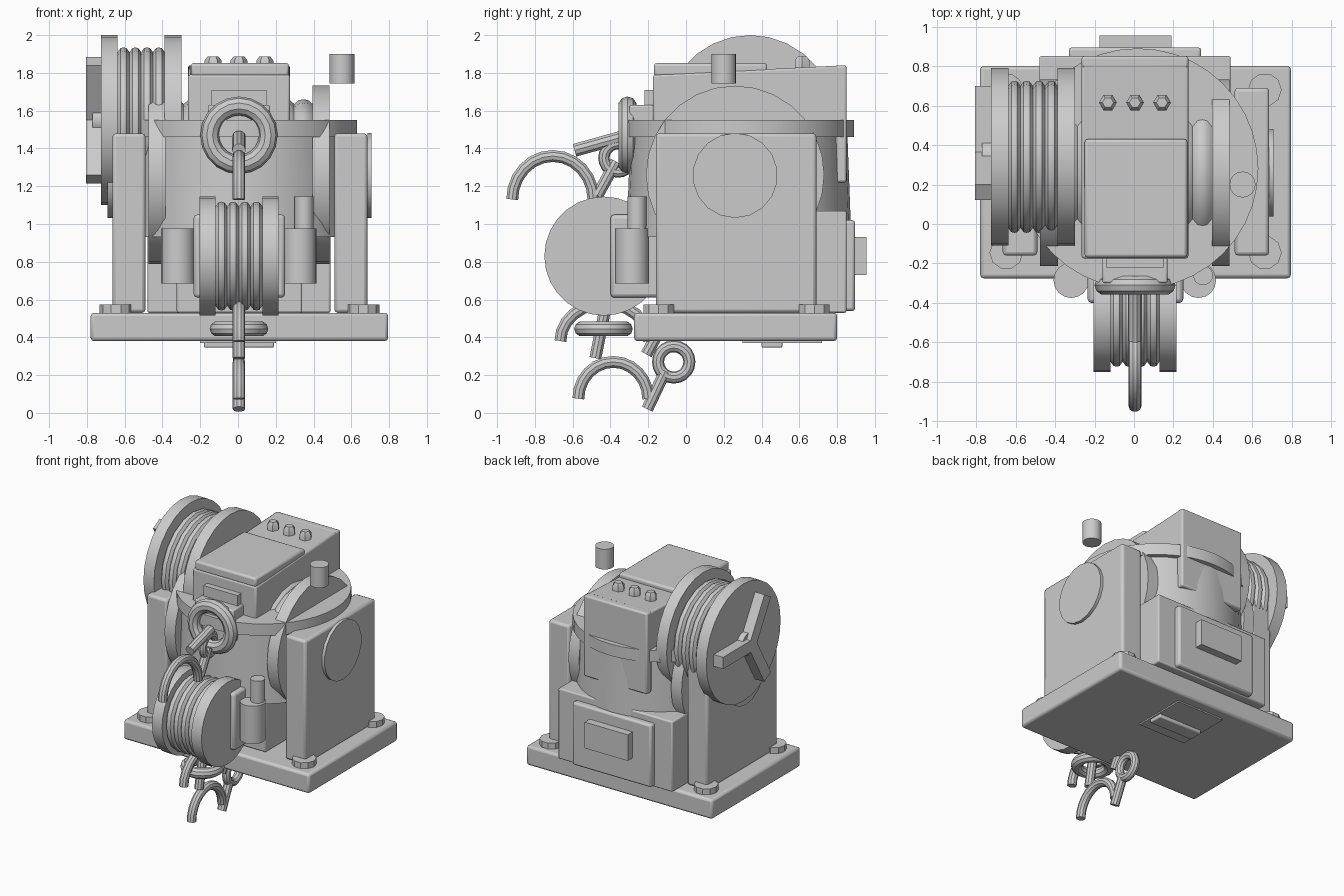
import bpy, bmesh, math
from mathutils import Vector, Matrix

cube = bpy.data.objects.get("Cube")
if cube:
    bpy.data.objects.remove(cube, do_unlink=True)

GREY = (0.6, 0.6, 0.6, 1)
steel = bpy.data.materials.new("light grey steel")
steel.use_nodes = True
steel.diffuse_color = GREY
steel.node_tree.nodes["Principled BSDF"].inputs["Base Color"].default_value = GREY


def finish(name, bm, bevel=0):
    """Turn a bmesh into a named, smooth-by-angle object."""
    bmesh.ops.recalc_face_normals(bm, faces=bm.faces)
    mesh = bpy.data.meshes.new(name)
    bm.to_mesh(mesh)
    bm.free()
    mesh.materials.append(steel)
    obj = bpy.data.objects.new(name, mesh)
    bpy.context.collection.objects.link(obj)
    bpy.ops.object.select_all(action="DESELECT")
    obj.select_set(True)
    bpy.context.view_layer.objects.active = obj
    bpy.ops.object.shade_smooth_by_angle(angle=math.radians(35))
    if bevel:
        mod = obj.modifiers.new("bevel", "BEVEL")
        mod.width = bevel
        mod.segments = 2
    return obj


def box(name, x, y, z, bevel=0.0, slope=0.0):
    """Box from (min, max) pairs; slope lowers the front top edge."""
    bm = bmesh.new()
    bmesh.ops.create_cube(bm, size=1)
    for v in bm.verts:
        top_front = v.co.z > 0 and v.co.y < 0
        v.co = [r[1] if c > 0 else r[0] for c, r in zip(v.co, (x, y, z))]
        if top_front:
            v.co.z -= slope
    return finish(name, bm, bevel)


def lathe(name, profile, centre, axis="Z", sides=24):
    """Spin (height, radius) pairs about an axis and cap the ends."""
    bm = bmesh.new()
    rings = []
    for h, r in profile:
        rings.append([bm.verts.new((r * math.cos(a), r * math.sin(a), h))
                      for a in (math.tau * i / sides for i in range(sides))])
    for a, b in zip(rings, rings[1:]):
        for i in range(sides):
            j = (i + 1) % sides
            bm.faces.new((a[i], a[j], b[j], b[i]))
    bm.faces.new(rings[0])
    bm.faces.new(rings[-1])
    if axis == "X":
        bm.transform(Matrix.Rotation(math.pi / 2, 4, "Y"))
    bm.transform(Matrix.Translation(centre))
    return finish(name, bm)


def cylinder(name, x, y, z0, z1, r, sides=16):
    return lathe(name, [(z0, r), (z1, r)], (x, y, 0), sides=sides)


def torus(name, centre, major, minor, axis):
    """Ring whose hole points along the axis."""
    bm = bmesh.new()
    n, m = 20, 10
    rot = Vector((0, 0, 1)).rotation_difference(Vector(axis)).to_matrix()
    grid = []
    for i in range(n):
        a = math.tau * i / n
        row = []
        for k in range(m):
            b = math.tau * k / m
            r = major + minor * math.cos(b)
            p = Vector((r * math.cos(a), r * math.sin(a), minor * math.sin(b)))
            row.append(bm.verts.new(rot @ p + Vector(centre)))
        grid.append(row)
    for i in range(n):
        for k in range(m):
            i2, k2 = (i + 1) % n, (k + 1) % m
            bm.faces.new((grid[i][k], grid[i2][k], grid[i2][k2], grid[i][k2]))
    return finish(name, bm)


def tube(name, points, radius=0.033, sides=10):
    """Round bar through (y, z) points in the middle plane."""
    bm = bmesh.new()
    pts = [Vector((0.005, y, z)) for y, z in points]
    side = Vector((1, 0, 0))
    rings = []
    for i, p in enumerate(pts):
        d = (pts[min(i + 1, len(pts) - 1)] - pts[max(i - 1, 0)]).normalized()
        up = d.cross(side)
        rings.append([bm.verts.new(p + radius * (side * math.cos(a) + up * math.sin(a)))
                      for a in (math.tau * k / sides for k in range(sides))])
    for a, b in zip(rings, rings[1:]):
        for i in range(sides):
            j = (i + 1) % sides
            bm.faces.new((a[i], a[j], b[j], b[i]))
    bm.faces.new(rings[0])
    bm.faces.new(rings[-1])
    return finish(name, bm)


def hook(name, y, z, width, height):
    """Open arch from its left foot."""
    r = width / 2
    tube(name, [(y + r - r * math.cos(t), z + height * math.sin(t))
                for t in (math.pi * i / 12 for i in range(13))])


def reel(name, x0, x1, flange, y, z, flange_r, rope_r, ridges):
    """Two flanges with ridged rope wound between them."""
    for side, a, b in (("right", x0, x0 + flange), ("left", x1 - flange, x1)):
        lathe(f"{name}_{side}_flange", [(a, flange_r), (b, flange_r)], (0, y, z), "X", 28)
    a, step = x0 + flange, (x1 - x0 - 2 * flange) / ridges
    prof = []
    for i in range(ridges):
        for f, dr in ((0, 0.025), (0.25, 0.004), (0.5, 0), (0.75, 0.004)):
            prof.append((a + step * (i + f), rope_r - dr))
    prof.append((x1 - flange, rope_r - 0.025))
    lathe(f"{name}_rope", prof, (0, y, z), "X", 20)


# Base, stands and fasteners
box("base_plate", (-0.78, 0.795), (-0.275, 0.8), (0.38, 0.53), 0.018)
box("underside_panel", (-0.2, 0.2), (0.3, 0.72), (0.37, 0.385))
box("underside_tab", (-0.18, 0.19), (0.4, 0.51), (0.345, 0.38), 0.008)
for side, x0, x1, out in (("right", -0.665, -0.49, -0.69), ("left", 0.51, 0.685, 0.708)):
    box(f"{side}_stand", (x0, x1), (-0.16, 0.69), (0.53, 1.48), 0.018)
    face = x0 if out < 0 else x1
    lathe(f"{side}_bearing_cap", [(face, 0.225), (out, 0.225)], (0, 0.26, 1.257), "X", 18)
    for end, y in (("front", -0.145), ("back", 0.68)):
        cylinder(f"{side}_{end}_foot_bolt", 0.008 + math.copysign(0.655, out), y, 0.52, 0.575, 0.085, 10)

# Turret body with collar, and the main reel flanges
lathe("turret_body", [(0.93, 0.595), (1.46, 0.575)], (0.02, 0.28, 0), sides=32)
lathe("turret_collar", [(1.46, 0.61), (1.55, 0.61)], (0.02, 0.28, 0), sides=40)
reel("main_reel", -0.475, 0.485, 0.09, 0.26, 1.26, 0.472, 0.4, 8)

# Lower housing, front and back
box("back_housing", (-0.48, 0.49), (0.45, 0.85), (0.53, 1.07), 0.01)
box("back_cover", (-0.33, 0.34), (0.83, 0.895), (0.54, 1.02), 0.015)
box("back_block", (-0.175, 0.19), (0.88, 0.955), (0.73, 0.93))
box("front_lower_housing", (-0.325, 0.34), (-0.15, 0.5), (0.53, 1.0), 0.01)
box("front_reel_mount", (-0.235, 0.25), (-0.4, -0.14), (0.61, 1.05), 0.02)
for side, x in (("right", -0.318), ("left", 0.326)):
    cylinder(f"{side}_front_canister", x, -0.285, 0.685, 0.975, 0.09)
cylinder("canister_cap", 0.35, -0.26, 0.97, 1.145, 0.05)

# Upper control housing
box("control_housing", (-0.265, 0.275), (-0.175, 0.84), (1.5, 1.84), 0.012, 0.05)
box("control_back_panel", (-0.265, 0.275), (0.79, 0.85), (1.22, 1.84), 0.012)
box("control_lid", (-0.25, 0.27), (-0.17, 0.43), (1.78, 1.852), 0.015)
box("front_nameplate", (-0.14, 0.15), (-0.22, -0.17), (1.6, 1.71))
box("eye_bracket", (-0.16, 0.17), (-0.3, -0.17), (1.5, 1.63), 0.01)
for i in range(3):
    x = 0.005 + 0.137 * (i - 1)
    lathe(f"hex_nut_{i + 1}", [(1.81, 0.045), (1.865, 0.045), (1.888, 0.028)], (x, 0.615, 0), sides=6)
cylinder("floating_post", 0.55, 0.2, 1.745, 1.9, 0.066)

# Upper side reel with three-armed handle
reel("side_reel", -0.725, -0.3, 0.088, 0.34, 1.55, 0.45, 0.385, 4)
lathe("handle_hub", [(-0.77, 0.085), (-0.72, 0.085)], (0, 0.34, 1.55), "X", 16)
for i in range(3):
    arm = box(f"handle_arm_{i + 1}", (-0.805, -0.72), (0, 0.36), (-0.045, 0.045))
    arm.matrix_world = Matrix.Translation((0, 0.34, 1.55)) @ Matrix.Rotation(math.tau * i / 3, 4, "X")

# Front reel
reel("front_reel", -0.205, 0.215, 0.086, -0.435, 0.83, 0.315, 0.288, 4)

# Lifting eye, hooks and chain links
torus("lifting_eye", (0.005, -0.31, 1.47), 0.155, 0.05, (0, 1, 0))
tube("upper_bar", [(-0.59, 1.39), (-0.34, 1.46)], 0.036)
hook("upper_hook", -0.92, 1.13, 0.43, 0.23)
tube("upper_link_rod", [(-0.47, 1.15), (-0.37, 1.33)])
torus("upper_link_ring", (0.005, -0.36, 1.35), 0.075, 0.03, (1, 0, 0))
hook("middle_hook", -0.665, 0.38, 0.47, 0.2)
tube("middle_right_tip", [(-0.21, 0.31), (-0.16, 0.4)])
tube("middle_rod", [(-0.48, 0.29), (-0.43, 0.54)])
torus("middle_ring", (0.005, -0.437, 0.445), 0.115, 0.04, (0, 0, 1))
hook("lower_hook", -0.57, 0.075, 0.37, 0.195)
tube("lower_rod", [(-0.205, 0.02), (-0.11, 0.22)])
torus("lower_ring", (0.005, -0.065, 0.27), 0.083, 0.032, (1, 0, 0))
